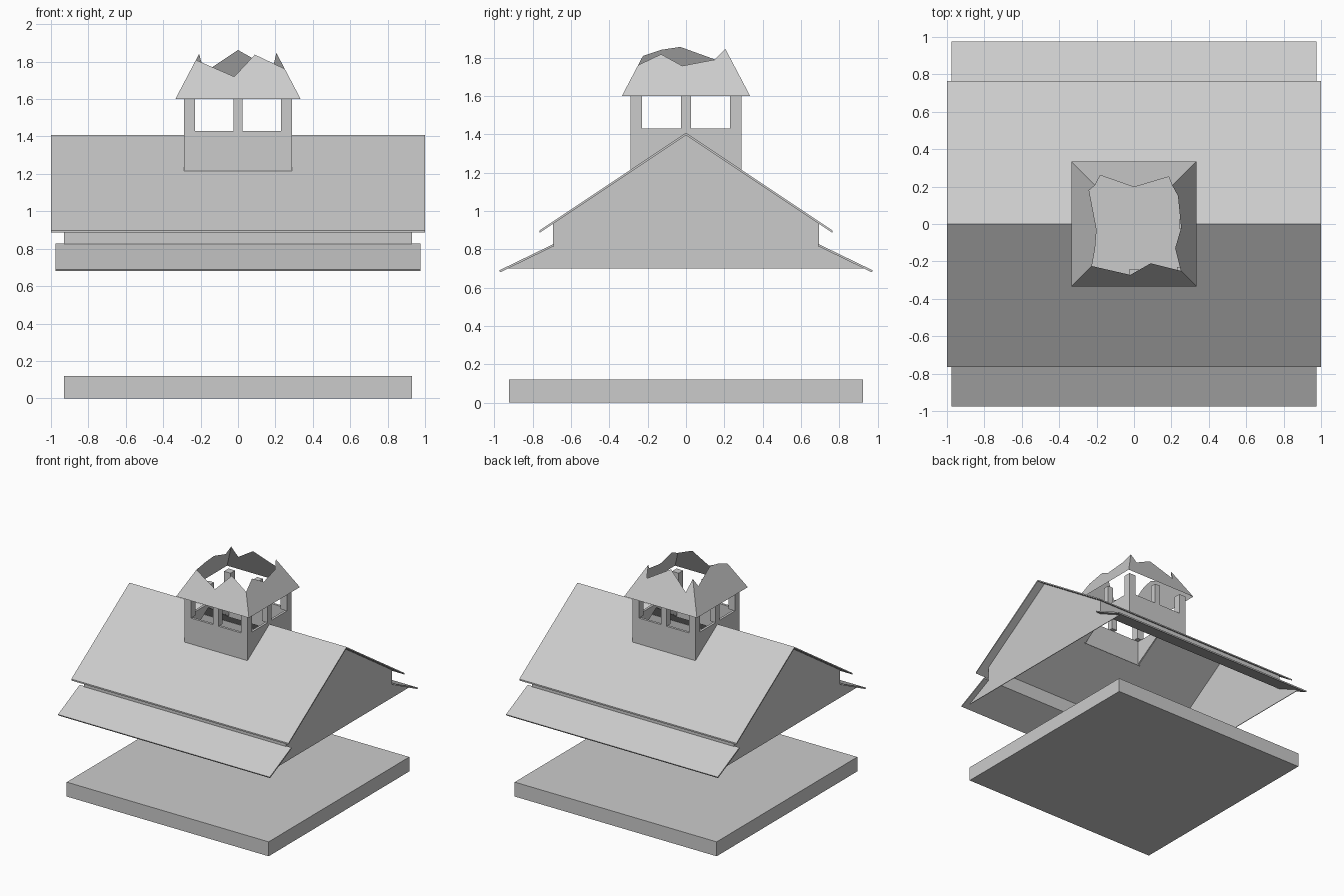
import bpy, bmesh

if "Cube" in bpy.data.objects:
    bpy.data.objects.remove(bpy.data.objects["Cube"])

def make(name, verts, faces):
    me = bpy.data.meshes.new(name)
    me.from_pydata(verts, [], faces)
    bm = bmesh.new()
    bm.from_mesh(me)
    bmesh.ops.recalc_face_normals(bm, faces=bm.faces)
    bm.to_mesh(me)
    bm.free()
    ob = bpy.data.objects.new(name, me)
    bpy.context.collection.objects.link(ob)
    return ob

def prism(name, prof, x0, x1):
    # extrude a (y, z) profile along x
    n = len(prof)
    v = [(x, y, z) for x in (x0, x1) for y, z in prof]
    f = [list(range(n)), list(range(n, 2 * n))]
    f += [[i, (i + 1) % n, n + (i + 1) % n, n + i] for i in range(n)]
    return make(name, v, f)

def box(name, x0, x1, y0, y1, z0, z1):
    return prism(name, [(y0, z0), (y1, z0), (y1, z1), (y0, z1)], x0, x1)

# Base slab
box("base_slab", -.93, .93, -.925, .925, 0, .12)

# Main roof, a thin folded sheet with an opening under the cupola
roof = prism("upper_roof", [(-.765, .898), (0, 1.408), (.765, .898),
                            (.765, .886), (0, 1.396), (-.765, .886)], -1, 1)
cutter = box("opening_cutter", -.275, .275, -.275, .275, 1, 1.6)
cutter.hide_render = True
cutter.hide_viewport = True
cut = roof.modifiers.new("opening", 'BOOLEAN')
cut.object = cutter
cut.solver = 'EXACT'

# Lower eaves and side walls
for s, side in ((-1, "front"), (1, "back")):
    prism(side + "_eave", [(s * .69, .828), (s * .975, .69), (s * .97, .68), (s * .69, .816)], -.975, .975)
    box(side + "_wall", -.93, .93, min(s * .69, s * .695), max(s * .69, s * .695), .82, .935)

# Gable ends
gable = [(-.935, .7), (.935, .7), (.695, .818), (.695, .935), (0, 1.398), (-.695, .935), (-.695, .818)]
for s, side in ((-1, "left"), (1, "right")):
    prism(side + "_gable", gable, s * .93, s * .925)

# Cupola lower walls
W, T = .29, .02
for s, side in ((-1, "left"), (1, "right")):
    prism("cupola_wall_" + side, [(-W, 1.213), (0, 1.4), (W, 1.213), (W, 1.43), (-W, 1.43)], s * W, s * (W - T))
for s, side in ((-1, "front"), (1, "back")):
    a, b = sorted((s * W, s * (W - T)))
    box("cupola_wall_" + side, -W, W, a, b, 1.213, 1.43)

# Cupola posts at corners and mid-sides
for i in (-1, 0, 1):
    for j in (-1, 0, 1):
        if i or j:
            cx, cy = i * (W - (.03 if j else .025)), j * (W - (.03 if i else .025))
            if i and j:
                cx, cy, r = i * .26, j * .26, .03
            else:
                r = .025
            box("cupola_post", cx - r, cx + r, cy - r, cy + r, 1.43, 1.605)

# Broken cupola roof: four slopes with jagged upper edges
E, K = .335, 1.9
edges = {
    "front": (1, -1, [(-.225, .225), (-.02, .272), (.09, .21), (.25, .25)]),
    "right": (0, 1, [(-.25, .25), (-.13, .22), (-.02, .252), (.15, .235), (.205, .205)]),
    "back": (1, 1, [(.205, .205), (.185, .252), (0, .197), (-.18, .26), (-.208, .208)]),
    "left": (0, -1, [(.208, .208), (.18, .24), (-.03, .2), (-.13, .208), (-.225, .225)]),
}
for side, (axis, s, pts) in edges.items():
    d = 1 if pts[0][0] < pts[-1][0] else -1
    path = [(-d * E, E)] + pts + [(d * E, E)]
    v = []
    for a, b in path:
        z = 1.6 + (E - b) * K
        v.append((a, s * b, z) if axis else (s * b, a, z))
    make("broken_roof_" + side, v, [list(range(len(v)))])
